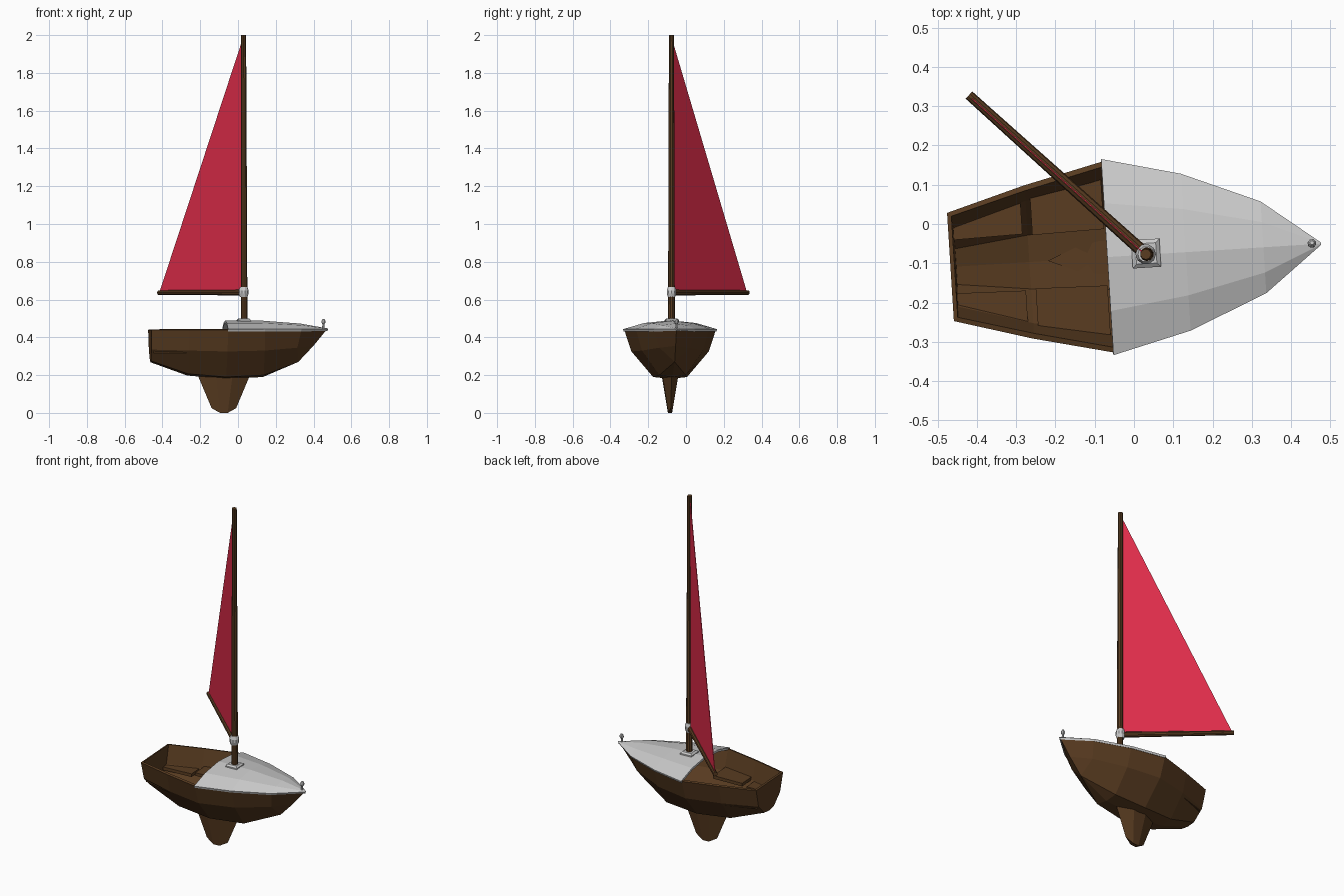
import bpy, bmesh, math
from mathutils import Matrix, Vector

if "Cube" in bpy.data.objects:
    bpy.data.objects.remove(bpy.data.objects["Cube"])

# the hull is turned slightly about z
HULL = Matrix.Translation((0, -0.08, 0)) @ Matrix.Rotation(math.radians(3.6), 4, 'Z')
WORLD = Matrix.Identity(4)


def material(name, rgb):
    m = bpy.data.materials.new(name)
    m.diffuse_color = (*rgb, 1)
    m.use_nodes = True
    m.node_tree.nodes["Principled BSDF"].inputs["Base Color"].default_value = m.diffuse_color
    return m


wood = material("brown wood", (0.10, 0.045, 0.015))
cloth = material("red cloth", (0.72, 0.025, 0.067))


def build(name, verts, faces, mat=None, matrix=WORLD, thick=0):
    bm = bmesh.new()
    vs = [bm.verts.new(matrix @ Vector(v)) for v in verts]
    for f in faces:
        bm.faces.new([vs[i] for i in f])
    bmesh.ops.remove_doubles(bm, verts=bm.verts, dist=0.0005)
    bmesh.ops.recalc_face_normals(bm, faces=bm.faces)
    me = bpy.data.meshes.new(name)
    bm.to_mesh(me)
    bm.free()
    ob = bpy.data.objects.new(name, me)
    bpy.context.collection.objects.link(ob)
    if mat:
        me.materials.append(mat)
    if thick:
        s = ob.modifiers.new("thickness", 'SOLIDIFY')
        s.thickness, s.offset = thick, -1
    return ob


def loft(name, rings, mat=None, matrix=WORLD, closed=True, caps=(True, True), thick=0):
    n = len(rings[0])
    faces = []
    for r in range(len(rings) - 1):
        for i in range(n if closed else n - 1):
            j = (i + 1) % n
            faces.append((r*n + i, r*n + j, r*n + n + j, r*n + n + i))
    if caps[0]:
        faces.append(list(range(n)))
    if caps[1]:
        faces.append([(len(rings) - 1)*n + i for i in range(n)])
    return build(name, [p for r in rings for p in r], faces, mat, matrix, thick)


def rod(name, a, b, radii, mat=None, sides=10):
    # tube from a to b with radii spread evenly along it
    a, b = Vector(a), Vector(b)
    q = (b - a).to_track_quat('Z', 'Y')
    rings = []
    for k, r in enumerate(radii):
        c = a.lerp(b, k / (len(radii) - 1))
        rings.append([c + q @ Vector((r*math.cos(t), r*math.sin(t), 0))
                      for t in (2*math.pi*i/sides for i in range(sides))])
    return loft(name, rings, mat)


# hull: each row is (x, half width, z) along six stations
top = [(-.468, .138, .44), (-.27, .195, .44), (-.068, .243, .44),
       (.132, .193, .44), (.33, .11, .44), (.47, 0, .44)]
chine = [(-.466, .11, .335), (-.27, .168, .33), (-.068, .205, .325),
         (.132, .162, .33), (.31, .08, .345), (.40, 0, .355)]
low = [(-.464, .05, .275), (-.27, .075, .207), (-.068, .09, .19),
       (.132, .07, .2), (.32, 0, .27), (.32, 0, .27)]
keel_z = [.268, .198, .18, .19, .27, .27]
rings = []
for t, c, l, z in zip(top, chine, low, keel_z):
    port = [t, c, l]
    rings.append(port + [(l[0], 0, z)] + [(x, -w, h) for x, w, h in reversed(port)])
loft("hull", rings, wood, HULL, closed=False, caps=(True, False), thick=0.014)

# side benches, two on each side with a gap between
for side, label in ((1, "left"), (-1, "right")):
    for part, x0, x1, w0, w1, h in (("rear", -.455, -.28, .105, .155, .335),
                                    ("front", -.255, -.072, .165, .205, .35)):
        outline = [(x0, .068), (x1, .072), (x1, w1), (x0, w0)]
        loft(f"{label}_{part}_bench",
             [[(x, side*y, z) for x, y in outline] for z in (h - .018, h)], wood, HULL)

# arched foredeck
deck = [(-.068, .25, .49), (.132, .2, .488), (.33, .117, .473), (.477, .003, .447)]
rings = []
for x, w, z in deck:
    e = .443
    rings.append([(x, k*w, e + (z - e)*f) for k, f in
                  ((1, 0), (.55, .7), (0, 1), (-.55, .7), (-1, 0))])
loft("foredeck", rings, None, HULL, closed=False, caps=(False, False), thick=0.012)

# fin keel, six sided and tapered
def fin(a, b, half, z_end, z_mid):
    m = (a + b) / 2
    q = (b - a) * .15
    return [(a, 0, z_end), (m - q, half, z_mid), (m + q, half, z_mid),
            (b, 0, z_end), (m + q, -half, z_mid), (m - q, -half, z_mid)]


loft("keel_fin", [fin(-.22, .07, .042, .215, .2), fin(-.14, -.01, .01, .025, 0.0)],
     wood, HULL)

# mast, boom and fittings
mast = Vector((.03, -.077, 0))
boom_end = Vector((-.42, .328, .637))
rod("mast", mast + Vector((.003, 0, .46)), mast + Vector((0, 0, 2)), (.018, .016, .0135), wood)
rod("boom", mast + Vector((0, 0, .637)), boom_end, (.016, .0125), wood)
rod("boom_collar", mast + Vector((0, 0, .613)), mast + Vector((0, 0, .667)),
    (.02, .026, .026, .02))
loft("mast_plate", [[(.031 + s*x, .003 + s*y, z) for x, y in ((1, 1), (-1, 1), (-1, -1), (1, -1))]
                    for s, z in ((.036, .465), (.036, .492), (.026, .5))], None, HULL)

# sail between mast and boom
build("sail", [mast + Vector((0, 0, 1.99)), mast + Vector((0, 0, .645)),
               boom_end + Vector((.008, -.007, .008))], [(0, 1, 2)], cloth, thick=.003)

# small bow cleat
bow = Vector((.452, -.051, 0))
rod("bow_cleat_post", bow + Vector((0, 0, .445)), bow + Vector((0, 0, .475)), (.007, .005), None, 6)
rod("bow_cleat_knob", bow + Vector((0, 0, .468)), bow + Vector((.001, .003, .497)),
    (.005, .011, .011, .005), None, 8)
